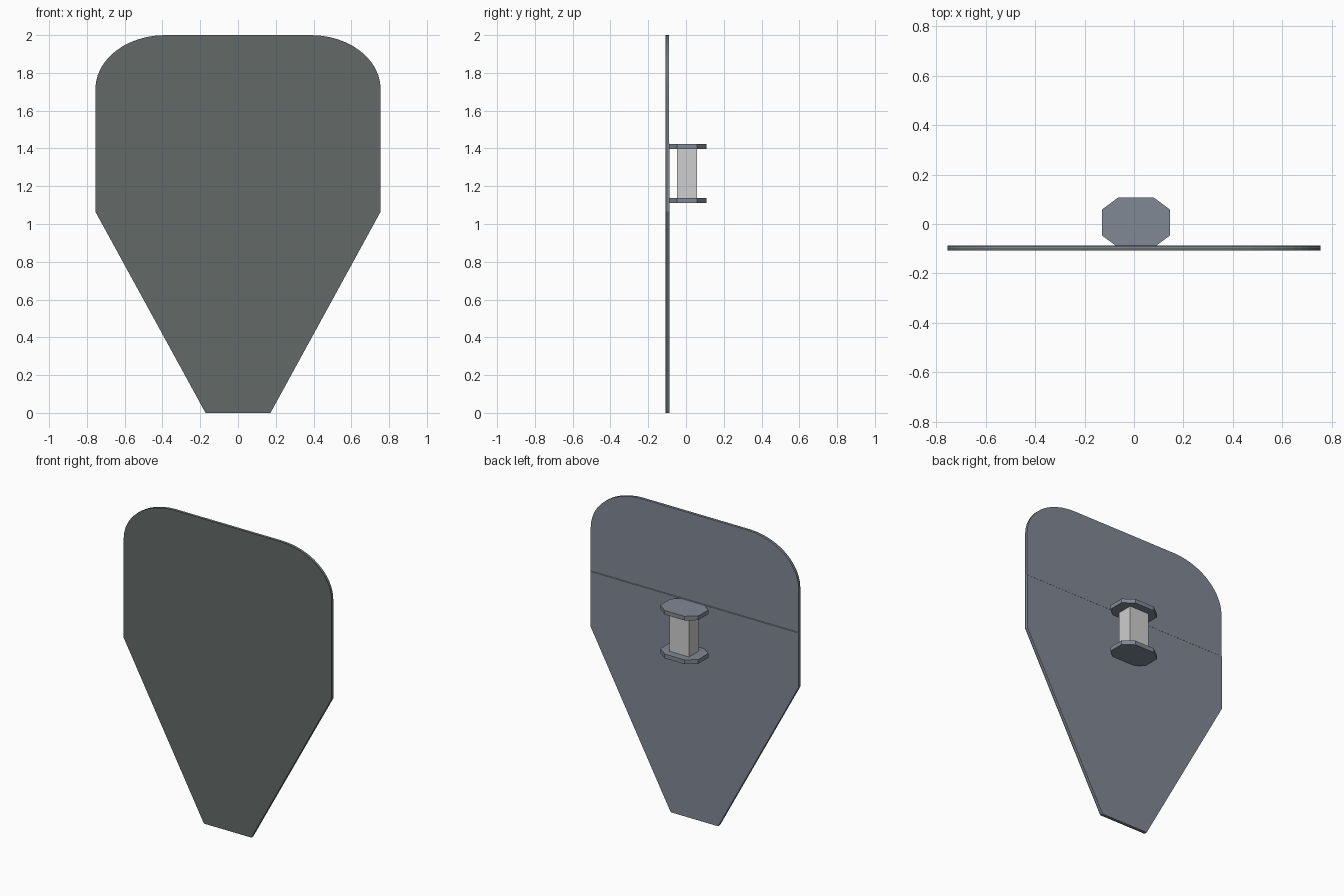
import bpy, bmesh, math

if "Cube" in bpy.data.objects:
    bpy.data.objects.remove(bpy.data.objects["Cube"])


def material(name, rgb):
    m = bpy.data.materials.new(name)
    m.diffuse_color = (*rgb, 1)
    m.use_nodes = True
    m.node_tree.nodes["Principled BSDF"].inputs["Base Color"].default_value = m.diffuse_color
    return m


GREEN = material("dark green grey", (0.125, 0.142, 0.138))
SLATE = material("slate blue grey", (0.22, 0.25, 0.30))
PALE = material("pale grey", (0.62, 0.62, 0.62))


def prism(name, outline, place, a, b, mat, edit=None):
    """Extrude a closed 2D outline from a to b; place maps (u, v, w) to xyz."""
    bm = bmesh.new()
    lo = [bm.verts.new(place(u, v, a)) for u, v in outline]
    hi = [bm.verts.new(place(u, v, b)) for u, v in outline]
    bm.faces.new(lo)
    bm.faces.new(hi)
    n = len(outline)
    for i in range(n):
        j = (i + 1) % n
        bm.faces.new((lo[i], lo[j], hi[j], hi[i]))
    if edit:
        edit(bm)
    bmesh.ops.recalc_face_normals(bm, faces=bm.faces)
    me = bpy.data.meshes.new(name)
    bm.to_mesh(me)
    bm.free()
    me.materials.append(mat)
    ob = bpy.data.objects.new(name, me)
    bpy.context.collection.objects.link(ob)
    return ob


def upright(u, v, w):
    return (u, w, v)


def flat(u, v, w):
    return (u, v, w)


# Shield outline: tapered bottom, straight sides, rounded top corners
half = [(0.172, 0.0), (0.755, 1.065)]
for i in range(13):
    t = math.pi / 2 * i / 12
    half.append((0.385 + 0.37 * math.cos(t), 1.715 + 0.285 * math.sin(t)))
shield = half + [(-x, z) for x, z in reversed(half)]

FRONT, MID, BACK = -0.108, -0.098, -0.087


def add_step(bm):
    # Upper part of the back sheet is slightly thinner
    for z in (1.425, 1.428):
        bmesh.ops.bisect_plane(bm, geom=bm.verts[:] + bm.edges[:] + bm.faces[:],
                               plane_co=(0, 0, z), plane_no=(0, 0, 1))
    for v in bm.verts:
        if v.co.z > 1.427 and v.co.y > MID + 0.005:
            v.co.y -= 0.003


prism("front_panel", shield, upright, FRONT, MID, GREEN)
prism("back_panel", shield, upright, MID, BACK, SLATE, add_step)

# Grip: a box bar between two octagonal flanges
CX, CY = 0.008, 0.006
IX, IY, OX, OY = 0.071, 0.053, 0.137, 0.102
quarter = [(OX, IY), (IX, OY)]
octagon = quarter + [(-x, y) for x, y in reversed(quarter)]
octagon += [(-x, -y) for x, y in octagon]
octagon = [(CX + x, CY + y) for x, y in octagon]
bar = [(CX + sx * IX, CY + sy * IY) for sx, sy in ((1, 1), (-1, 1), (-1, -1), (1, -1))]

prism("lower_flange", octagon, flat, 1.11, 1.138, SLATE)
prism("upper_flange", octagon, flat, 1.397, 1.424, SLATE)
prism("grip_bar", bar, flat, 1.138, 1.397, PALE)
